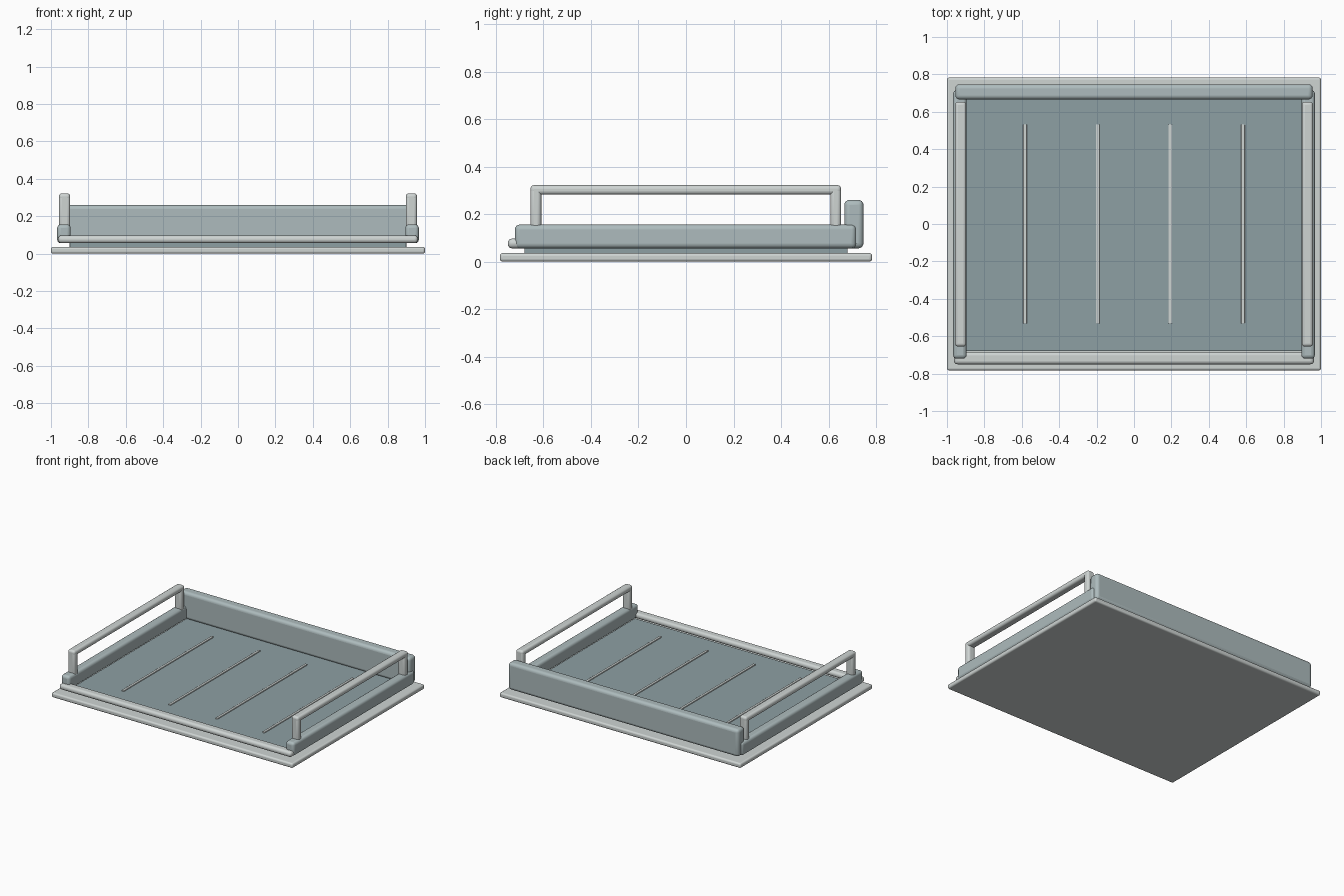
import bpy, math

if "Cube" in bpy.data.objects:
    bpy.data.objects.remove(bpy.data.objects["Cube"])


def material(name, rgb):
    m = bpy.data.materials.new(name)
    m.diffuse_color = (*rgb, 1)
    m.use_nodes = True
    m.node_tree.nodes["Principled BSDF"].inputs["Base Color"].default_value = m.diffuse_color
    return m


LIGHT = material("light_trim", (0.62, 0.66, 0.65))
WALL = material("wall_grey", (0.42, 0.50, 0.51))
FLOOR = material("floor_grey", (0.27, 0.35, 0.37))


def box(name, x, y, z, mat, bevel):
    """Rounded box from (min, max) ranges on each axis."""
    bpy.ops.mesh.primitive_cube_add(size=1)
    o = bpy.context.object
    o.name = name
    r = (x, y, z)
    for v in o.data.vertices:
        for i in range(3):
            v.co[i] = r[i][0] if v.co[i] < 0 else r[i][1]
    o.data.materials.append(mat)
    b = o.modifiers.new("bevel", 'BEVEL')
    b.width = bevel
    b.segments = 4
    bpy.ops.object.shade_smooth_by_angle(angle=math.radians(35))
    return o


# Base plate and raised floor panel
box("base_plate", (-1, 1), (-0.783, 0.783), (0, 0.036), LIGHT, 0.012)
box("floor_panel", (-0.9, 0.9), (-0.68, 0.68), (0.03, 0.062), FLOOR, 0.004)

# Thin ribs on the floor
for i in range(4):
    cx = -0.583 + i * 0.3885
    box(f"floor_rib_{i + 1}", (cx - 0.01, cx + 0.01), (-0.533, 0.533),
        (0.055, 0.069), LIGHT, 0.004)

# Back wall and low front lip
box("back_wall", (-0.955, 0.955), (0.666, 0.747), (0.056, 0.26), WALL, 0.022)
box("front_lip", (-0.962, 0.962), (-0.75, -0.684), (0.056, 0.097), LIGHT, 0.018)

# Side walls with rail handles
for side, s in (("left", -1), ("right", 1)):
    def span(a, b):
        return tuple(sorted((s * a, s * b)))
    box(f"{side}_wall", span(0.895, 0.967), (-0.72, 0.716), (0.056, 0.156), WALL, 0.02)
    box(f"{side}_handle_bar", span(0.897, 0.957), (-0.655, 0.653), (0.282, 0.322), LIGHT, 0.016)
    for end, cy in (("front", -0.632), ("back", 0.63)):
        box(f"{side}_handle_{end}_post", span(0.897, 0.957), (cy - 0.023, cy + 0.023),
            (0.13, 0.315), LIGHT, 0.016)
